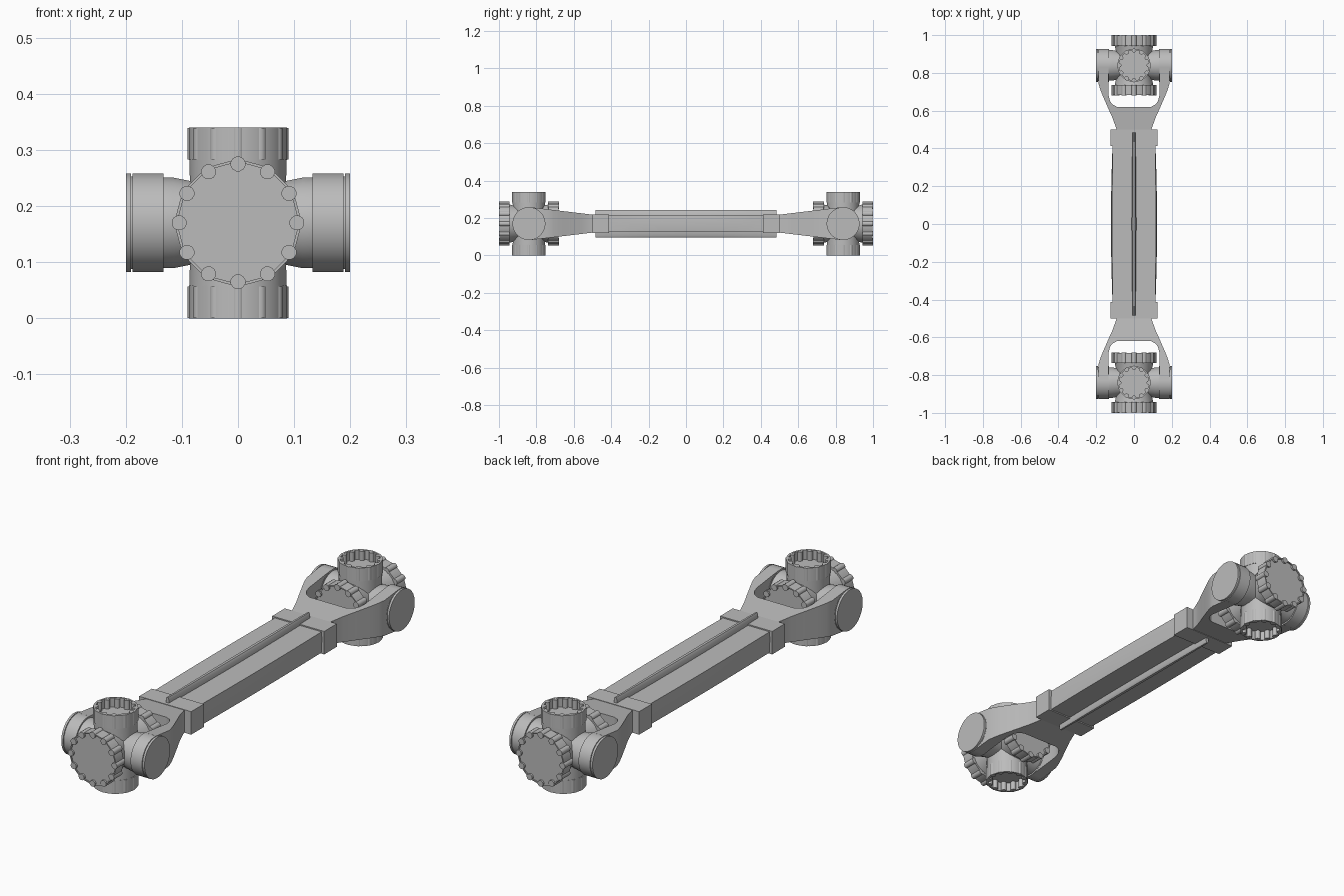
import bpy, bmesh, math
from mathutils import Vector, Matrix

if "Cube" in bpy.data.objects:
    bpy.data.objects.remove(bpy.data.objects["Cube"])

ZC = 0.17      # height of the shaft axis
YJ = 0.84      # distance of each joint from the middle

steel = bpy.data.materials.new("grey_steel")
steel.diffuse_color = (0.5, 0.5, 0.5, 1)
steel.use_nodes = True
steel.node_tree.nodes["Principled BSDF"].inputs["Base Color"].default_value = steel.diffuse_color


def finish(name, bm, angle=35):
    bmesh.ops.recalc_face_normals(bm, faces=bm.faces)
    me = bpy.data.meshes.new(name)
    bm.to_mesh(me)
    bm.free()
    me.materials.append(steel)
    me.shade_smooth()
    me.set_sharp_from_angle(angle=math.radians(angle))
    ob = bpy.data.objects.new(name, me)
    bpy.context.collection.objects.link(ob)
    return ob


def add_loft(bm, sections):
    rings = [[bm.verts.new(p) for p in s] for s in sections]
    n = len(rings[0])
    for a, b in zip(rings, rings[1:]):
        for i in range(n):
            j = (i + 1) % n
            bm.faces.new((a[i], a[j], b[j], b[i]))
    bm.faces.new(rings[0][::-1])
    bm.faces.new(rings[-1])


def add_lathe(bm, profile, mat, seg=32):
    """Solid of revolution about local z from (radius, height) points off the axis."""
    rings = []
    for r, t in profile:
        rings.append([mat @ Vector((r * math.cos(2 * math.pi * (i + .5) / seg),
                                    r * math.sin(2 * math.pi * (i + .5) / seg), t))
                      for i in range(seg)])
    add_loft(bm, rings)


def axis_matrix(centre, direction):
    q = Vector(direction).to_track_quat('Z', 'Y')
    return Matrix.Translation(centre) @ q.to_matrix().to_4x4()


def add_pegs(bm, mat, ring, r, t0, t1):
    for k in range(12):
        a = math.pi * k / 6
        off = Matrix.Translation((ring * math.cos(a), ring * math.sin(a), 0))
        add_lathe(bm, [(r, t0), (r, t1)], mat @ off, 12)


def rect(x0, x1, y, h):
    return [(x0, y, ZC - h), (x1, y, ZC - h), (x1, y, ZC + h), (x0, y, ZC + h)]


def arm_height(y):
    return 0.048 + (y - 0.5) * 0.12


for s, end in ((-1, "front"), (1, "back")):
    c = Vector((0, s * YJ, ZC))

    # cross-shaped spider between the caps
    bm = bmesh.new()
    add_lathe(bm, [(.087, -.12), (.085, 0), (.087, .12)], axis_matrix(c, (0, 0, 1)))
    add_lathe(bm, [(.104, -.11), (.088, -.04), (.088, .04), (.104, .11)],
              axis_matrix(c, (0, 1, 0)))
    add_lathe(bm, [(.081, -.14), (.081, -.115), (.07, -.06), (.07, .06),
                   (.081, .115), (.081, .14)], axis_matrix(c, (1, 0, 0)))
    finish(end + "_spider", bm)

    for d, label in ((-1, "lower"), (1, "upper")):
        # hollow fluted cups above and below
        m = axis_matrix(c, (0, 0, d))
        bm = bmesh.new()
        add_lathe(bm, [(.088, .112), (.088, .17), (.08, .17), (.08, .13)], m, 24)
        add_pegs(bm, m, .0785, .0115, .113, .1695)
        finish(f"{end}_{label}_cup", bm)

    for d, label in ((-1, "near"), (1, "far")):
        # toothed discs along the shaft axis
        m = axis_matrix(c, (0, d, 0))
        bm = bmesh.new()
        add_lathe(bm, [(.111, .104), (.111, .157), (.106, .157), (.106, .152)], m, 24)
        add_pegs(bm, m, .105, .0135, .103, .16)
        finish(f"{end}_{label}_toothed_cap", bm)

    # yoke base
    bm = bmesh.new()
    ys = ((.48, .092), (.5, .092), (.56, .113), (.62, .14))
    add_loft(bm, [rect(-w, w, s * y, arm_height(y)) for y, w in ys])
    finish(end + "_yoke_base", bm)

    # yoke arms with rounded eyes and end plates
    for d, label in ((-1, "left"), (1, "right")):
        bm = bmesh.new()
        pts = ((.62, .09, .14), (.632, .113, .145), (.65, .127, .153), (.68, .134, .166),
               (.71, .134, .178), (.74, .134, .187), (.83, .134, .188))
        add_loft(bm, [rect(d * a, d * b, s * y, arm_height(y)) for y, a, b in pts])
        finish(f"{end}_{label}_yoke_arm", bm)
        m = axis_matrix(c, (d, 0, 0))
        bm = bmesh.new()
        add_lathe(bm, [(.088, .133), (.088, .188), (.083, .188), (.083, .191),
                       (.088, .191), (.088, .2)], m, 32)
        finish(f"{end}_{label}_yoke_eye", bm)

    # square collar where the yoke meets the shaft
    bm = bmesh.new()
    add_loft(bm, [rect(-.125, .125, s * y, .05) for y in (.413, .5)])
    finish(end + "_collar", bm)

# gently bulging shaft body
bm = bmesh.new()
secs = []
for i in range(13):
    t = -1 + i / 6
    y, k = .45 * t, 1 - t * t
    w, wm, h = .112 + .004 * k, .112 + .01 * k, .045
    secs.append([(-w, y, ZC - h), (w, y, ZC - h), (wm, y, ZC),
                 (w, y, ZC + h), (-w, y, ZC + h), (-wm, y, ZC)])
add_loft(bm, secs)
finish("shaft_body", bm)

# slim ribs along the top and bottom, thicker in the middle
for name, z0, z1 in (("top_rib", .2, .243), ("bottom_rib", .14, .097)):
    bm = bmesh.new()
    secs = []
    for i in range(9):
        t = -1 + i / 4
        y, w = .485 * t, .007 + .005 * (1 - t * t)
        zs = z1 + (z0 - z1) * .2
        secs.append([(-w, y, z0), (w, y, z0), (w, y, zs), (w * .5, y, z1),
                     (-w * .5, y, z1), (-w, y, zs)])
    add_loft(bm, secs)
    finish(name, bm)
